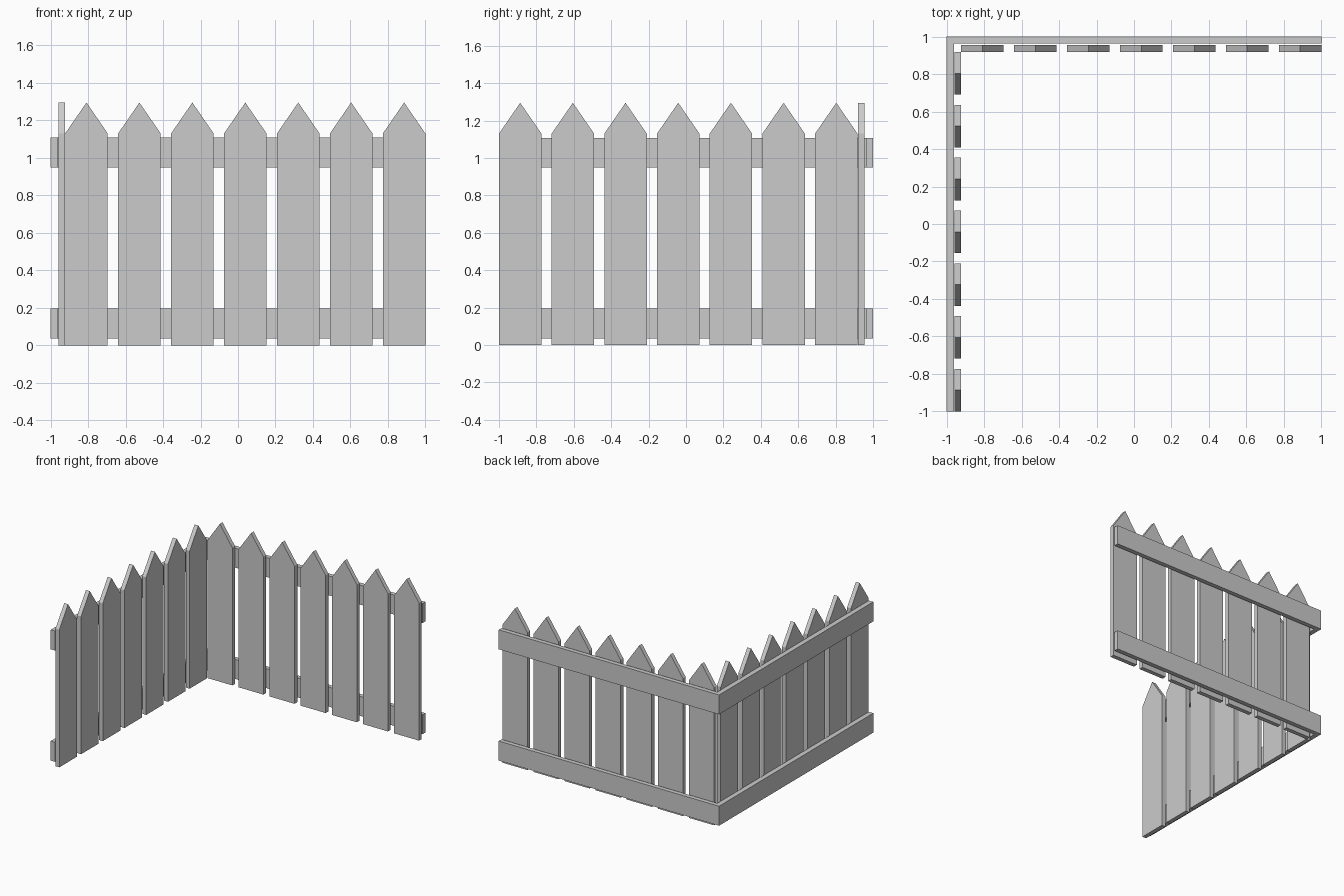
import bpy, bmesh
from mathutils import Matrix, Vector

if "Cube" in bpy.data.objects:
    bpy.data.objects.remove(bpy.data.objects["Cube"])


def prism(name, outline, direction):
    """Extrude a closed flat outline into a solid object."""
    bm = bmesh.new()
    face = bm.faces.new([bm.verts.new(p) for p in outline])
    ext = bmesh.ops.extrude_face_region(bm, geom=[face])
    moved = [g for g in ext["geom"] if isinstance(g, bmesh.types.BMVert)]
    bmesh.ops.translate(bm, verts=moved, vec=Vector(direction))
    if face.is_valid and len(bm.faces) == len(outline) + 1:
        bm.faces.new(list(face.verts))
    bmesh.ops.recalc_face_normals(bm, faces=bm.faces)
    mesh = bpy.data.meshes.new(name)
    bm.to_mesh(mesh)
    bm.free()
    obj = bpy.data.objects.new(name, mesh)
    bpy.context.collection.objects.link(obj)
    return obj


COUNT, WIDTH, THICK = 7, 0.227, 0.035
SHOULDER, PEAK = 1.13, 1.295

# L-shaped horizontal rails wrapping the corner
for name, z in (("lower_rail", 0.035), ("upper_rail", 0.948)):
    prism(name, [(-1, -1, z), (-0.96, -1, z), (-0.96, 0.964, z),
                 (1, 0.964, z), (1, 1, z), (-1, 1, z)], (0, 0, 0.16))

# pointed picket profile: (along fence, height)
profile = [(0, 0), (WIDTH, 0), (WIDTH, SHOULDER), (WIDTH / 2, PEAK), (0, SHOULDER)]

for i in range(COUNT):
    # back run along x
    x = -0.922 + i * (1 - WIDTH + 0.922) / (COUNT - 1)
    prism(f"back_picket_{i + 1}", [(x + u, 0.919, z) for u, z in profile], (0, THICK, 0))
    # left run along y
    y = -1 + i * (0.917 - WIDTH + 1) / (COUNT - 1)
    prism(f"left_picket_{i + 1}", [(-0.957, y + u, z) for u, z in profile], (THICK, 0, 0))
